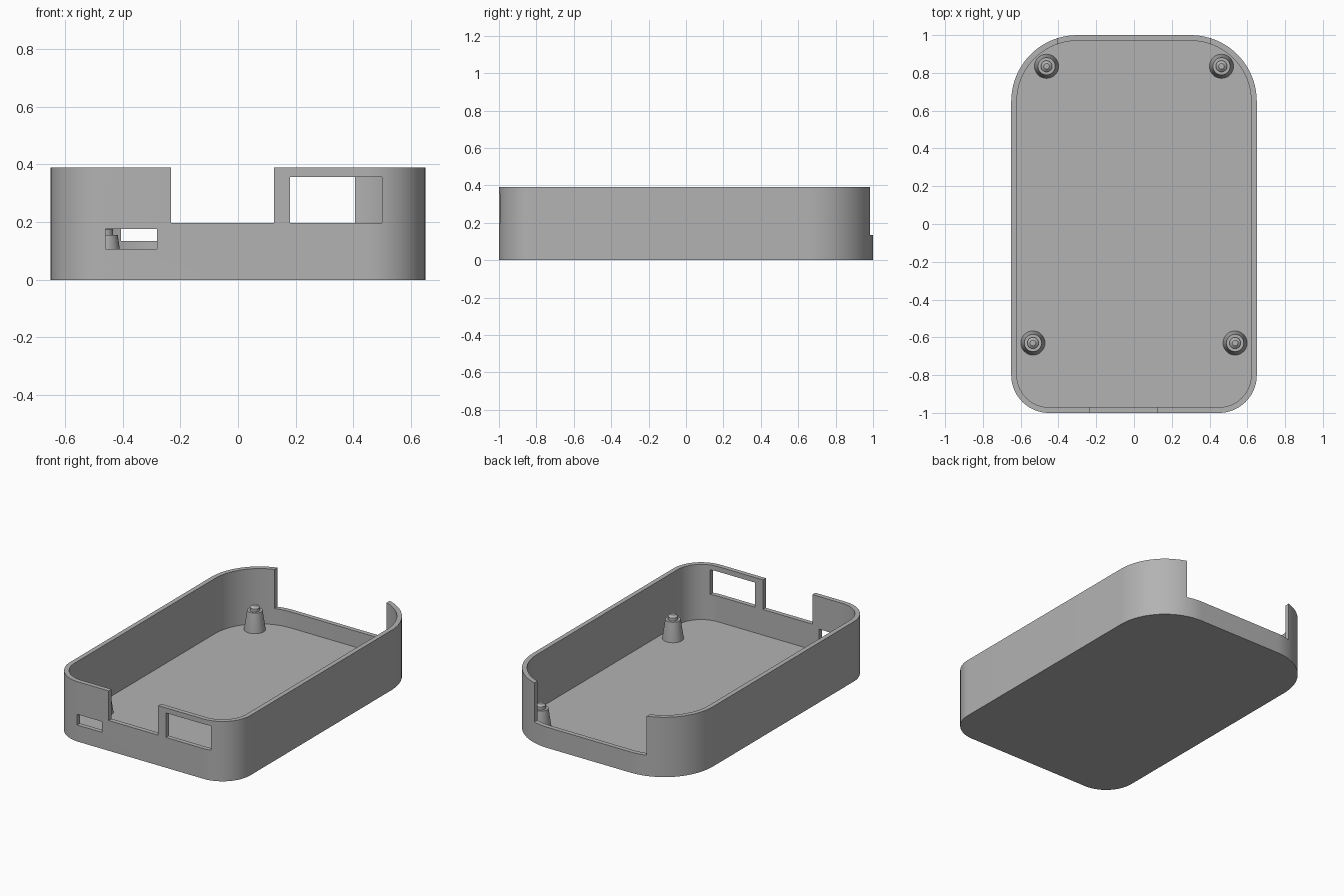
import bpy
import bmesh
from math import sin, cos, pi

cube = bpy.data.objects.get("Cube")
if cube:
    bpy.data.objects.remove(cube, do_unlink=True)

HALF_X, HALF_Y, HEIGHT = 0.65, 1.0, 0.39
WALL, FLOOR = 0.03, 0.03
FRONT_R, BACK_R = 0.2, 0.35

grey = bpy.data.materials.new("plain grey")
grey.use_nodes = True
colour = (0.45, 0.45, 0.45, 1)
grey.diffuse_color = colour
grey.node_tree.nodes["Principled BSDF"].inputs["Base Color"].default_value = colour


def make_object(name, bm):
    bmesh.ops.recalc_face_normals(bm, faces=bm.faces)
    mesh = bpy.data.meshes.new(name)
    bm.to_mesh(mesh)
    bm.free()
    mesh.materials.append(grey)
    obj = bpy.data.objects.new(name, mesh)
    bpy.context.collection.objects.link(obj)
    return obj


def activate(obj):
    bpy.ops.object.select_all(action="DESELECT")
    obj.select_set(True)
    bpy.context.view_layer.objects.active = obj


def rounded_slab(name, inset, z0, z1, steps=20):
    """Rounded rectangle with wider corners at the back, extruded upward."""
    bm = bmesh.new()
    verts = []
    corners = [(1, 1, BACK_R), (-1, 1, BACK_R), (-1, -1, FRONT_R), (1, -1, FRONT_R)]
    for i, (sx, sy, r) in enumerate(corners):
        cx, cy = sx * (HALF_X - r), sy * (HALF_Y - r)
        for k in range(steps + 1):
            a = (i + k / steps) * pi / 2
            verts.append(bm.verts.new((cx + (r - inset) * cos(a), cy + (r - inset) * sin(a), z0)))
    face = bm.faces.new(verts)
    top = bmesh.ops.extrude_face_region(bm, geom=[face])["geom"]
    moved = [v for v in top if isinstance(v, bmesh.types.BMVert)]
    bmesh.ops.translate(bm, vec=(0, 0, z1 - z0), verts=moved)
    return make_object(name, bm)


def box(name, x0, x1, y0, y1, z0, z1):
    bm = bmesh.new()
    bmesh.ops.create_cube(bm, size=1)
    for v in bm.verts:
        v.co = ((x0, x1)[v.co.x > 0], (y0, y1)[v.co.y > 0], (z0, z1)[v.co.z > 0])
    return make_object(name, bm)


def cut(target, cutter):
    cutter.hide_render = True
    mod = target.modifiers.new("cut", "BOOLEAN")
    mod.operation = "DIFFERENCE"
    mod.solver = "EXACT"
    mod.object = cutter
    activate(target)
    bpy.ops.object.modifier_apply(modifier=mod.name)
    bpy.data.objects.remove(cutter, do_unlink=True)


# Open tray
tray = rounded_slab("tray", 0, 0, HEIGHT)
cut(tray, rounded_slab("cavity_cutter", WALL, FLOOR, HEIGHT + 0.1))

# Openings in the front and back walls
cut(tray, box("front_notch_cutter", -0.232, 0.125, -1.1, -0.75, 0.197, 0.5))
cut(tray, box("front_window_cutter", 0.18, 0.5, -1.1, -0.75, 0.197, 0.357))
cut(tray, box("front_slot_cutter", -0.46, -0.28, -1.1, -0.75, 0.107, 0.177))
cut(tray, box("back_notch_cutter", -0.405, 0.405, 0.75, 1.1, 0.135, 0.5))
activate(tray)
bpy.ops.object.shade_smooth_by_angle(angle=pi / 6)


# Tapered posts with a locating peg
def post(name, x, y, sides=32):
    profile = [(0.064, FLOOR - 0.005), (0.064, FLOOR), (0.046, 0.155),
               (0.03, 0.155), (0.03, 0.175), (0.015, 0.187)]
    bm = bmesh.new()
    rings = []
    for r, z in profile:
        rings.append([bm.verts.new((x + r * cos(2 * pi * k / sides),
                                    y + r * sin(2 * pi * k / sides), z))
                      for k in range(sides)])
    for low, high in zip(rings, rings[1:]):
        for k in range(sides):
            n = (k + 1) % sides
            bm.faces.new((low[k], low[n], high[n], high[k]))
    bm.faces.new(rings[0])
    bm.faces.new(rings[-1])
    activate(make_object(name, bm))
    bpy.ops.object.shade_smooth_by_angle(angle=pi / 6)


for side, s in (("left", 1), ("right", -1)):
    post("back_" + side + "_post", s * 0.463, 0.835)
    post("front_" + side + "_post", s * 0.535, -0.63)
